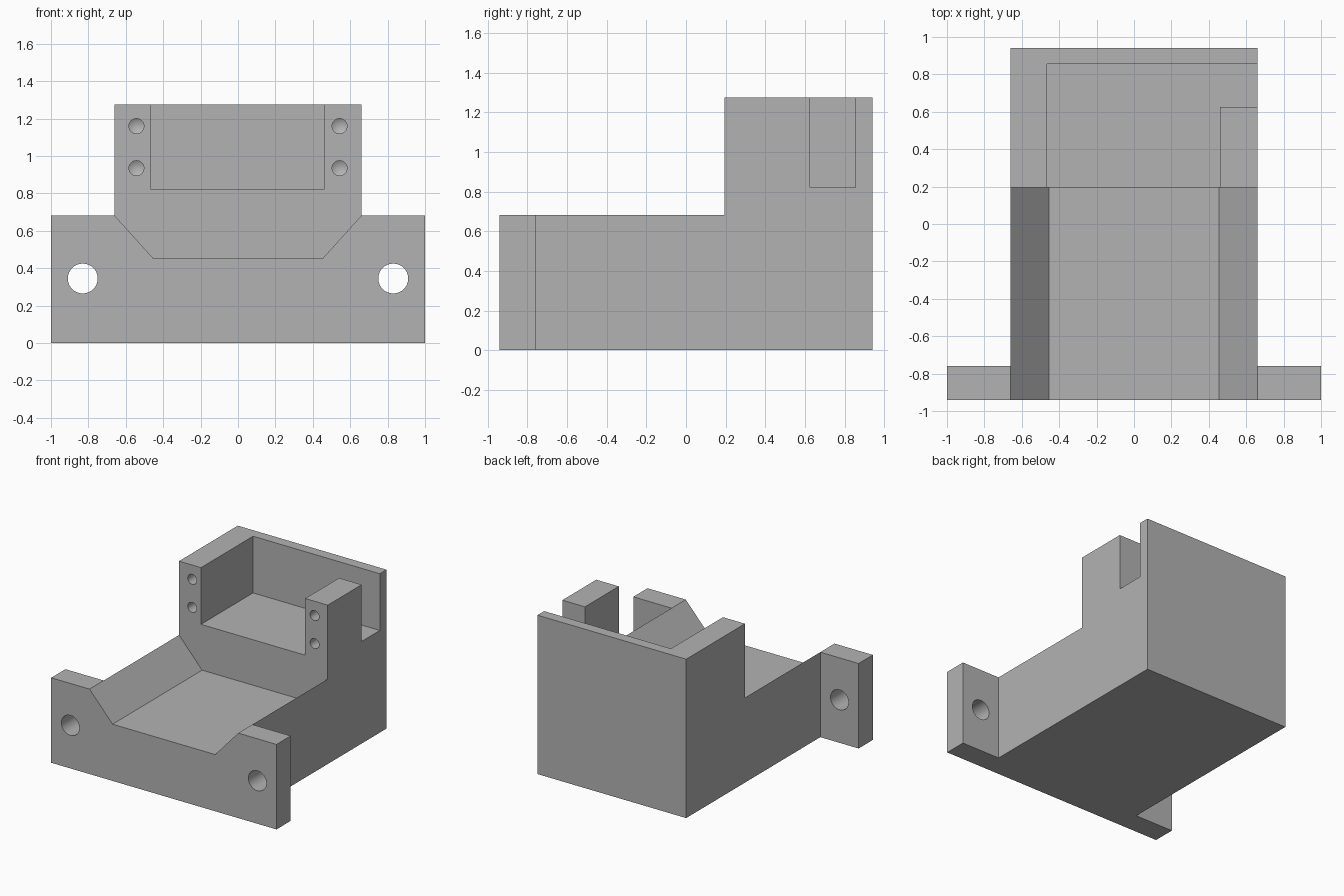
import bpy
import bmesh
from math import radians
from mathutils import Matrix, Vector

if "Cube" in bpy.data.objects:
    bpy.data.objects.remove(bpy.data.objects["Cube"], do_unlink=True)

grey = bpy.data.materials.new("plain grey")
grey.use_nodes = True
colour = (0.45, 0.45, 0.45, 1)
grey.diffuse_color = colour
grey.node_tree.nodes["Principled BSDF"].inputs["Base Color"].default_value = colour


def make_object(name, bm):
    bmesh.ops.recalc_face_normals(bm, faces=bm.faces)
    mesh = bpy.data.meshes.new(name)
    bm.to_mesh(mesh)
    bm.free()
    mesh.materials.append(grey)
    obj = bpy.data.objects.new(name, mesh)
    bpy.context.collection.objects.link(obj)
    return obj


def prism(name, points, offset):
    """Extrude a closed outline along an offset vector."""
    bm = bmesh.new()
    face = bm.faces.new([bm.verts.new(p) for p in points])
    ext = bmesh.ops.extrude_face_region(bm, geom=[face], use_keep_orig=True)
    verts = [g for g in ext["geom"] if isinstance(g, bmesh.types.BMVert)]
    bmesh.ops.translate(bm, verts=verts, vec=Vector(offset))
    return make_object(name, bm)


def drill(name, x, z, radius, depth, tip):
    """Drill bit running along +y from ahead of the given face."""
    start, segments = face_y - 0.05, 32
    bm = bmesh.new()
    bmesh.ops.create_cone(bm, cap_ends=True, segments=segments, radius1=radius,
                          radius2=radius, depth=depth + 0.05)
    top = [f for f in bm.faces if f.normal.z > 0.9]
    poked = bmesh.ops.poke(bm, faces=top)
    for v in poked["verts"]:
        v.co.z += tip
    turn = Matrix.Rotation(radians(-90), 4, "X")
    place = Matrix.Translation((x, start + (depth + 0.05) / 2, z))
    bmesh.ops.transform(bm, matrix=place @ turn, verts=bm.verts)
    return make_object(name, bm)


def cut(target, cutter):
    cutter.hide_render = True
    mod = target.modifiers.new("cut", "BOOLEAN")
    mod.operation, mod.solver, mod.object = "DIFFERENCE", "EXACT", cutter
    bpy.context.view_layer.objects.active = target
    bpy.ops.object.modifier_apply(modifier=mod.name)
    bpy.data.objects.remove(cutter, do_unlink=True)


# Body with the two front mounting flanges, from its plan outline
half = [(1, -0.94), (1, -0.76), (0.66, -0.76), (0.66, 0.94)]
plan = half + [(-x, y) for x, y in reversed(half)]
bracket = prism("bracket_body", [(x, y, 0) for x, y in plan], (0, 0, 1.275))

# Lowered front with a sloped-sided channel
half = [(0.455, 0.455), (0.66, 0.682), (1.1, 0.682), (1.1, 1.4)]
section = half + [(-x, z) for x, z in reversed(half)]
cut(bracket, prism("channel_cutter", [(x, -1.1, z) for x, z in section], (0, 1.295, 0)))

# Rear pocket with an opening through the left wall
pocket = [(-0.465, 0.1), (0.46, 0.1), (0.46, 0.625), (0.8, 0.625),
          (0.8, 0.855), (-0.465, 0.855)]
cut(bracket, prism("pocket_cutter", [(x, y, 0.82) for x, y in pocket], (0, 0, 0.6)))

# Flange through holes and blind screw holes in the posts
for side in (-1, 1):
    face_y = -0.94
    cut(bracket, drill("flange_hole_cutter", side * 0.83, 0.345, 0.08, 0.3, 0))
    face_y = 0.195
    for z in (0.935, 1.16):
        cut(bracket, drill("screw_hole_cutter", side * 0.543, z, 0.04, 0.25, 0.024))

# Smooth hole walls, sharp edges elsewhere
bpy.ops.object.select_all(action="DESELECT")
bracket.select_set(True)
bpy.context.view_layer.objects.active = bracket
bpy.ops.object.shade_smooth_by_angle(angle=radians(25))
